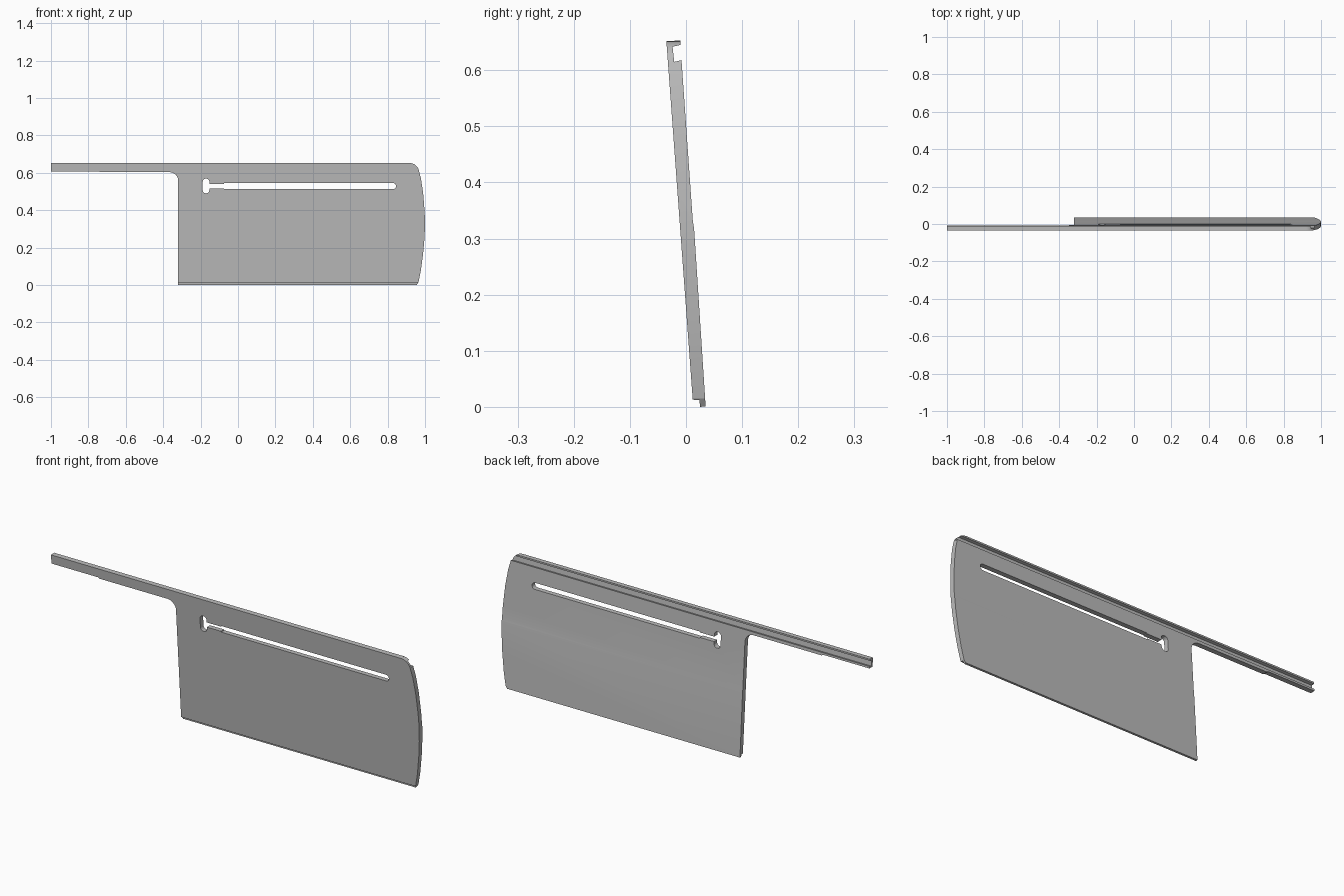
import bpy, bmesh, math
from mathutils import Vector

cube = bpy.data.objects.get("Cube")
if cube:
    bpy.data.objects.remove(cube)

grey = bpy.data.materials.new("plain grey")
grey.use_nodes = True
grey.diffuse_color = (0.5, 0.5, 0.5, 1)
grey.node_tree.nodes["Principled BSDF"].inputs["Base Color"].default_value = (0.5, 0.5, 0.5, 1)


def prism(name, points, direction):
    """Closed profile swept along a direction vector."""
    bm = bmesh.new()
    face = bm.faces.new([bm.verts.new(p) for p in points])
    swept = bmesh.ops.extrude_face_region(bm, geom=[face])["geom"]
    bmesh.ops.translate(bm, vec=direction,
                        verts=[v for v in swept if isinstance(v, bmesh.types.BMVert)])
    bmesh.ops.recalc_face_normals(bm, faces=bm.faces)
    mesh = bpy.data.meshes.new(name)
    bm.to_mesh(mesh)
    bm.free()
    mesh.materials.append(grey)
    obj = bpy.data.objects.new(name, mesh)
    bpy.context.collection.objects.link(obj)
    return obj


def across(name, outline):
    """Front outline (x, z) swept through the thickness."""
    return prism(name, [(x, -0.2, z) for x, z in outline], Vector((0, 0.4, 0)))


def arc(cx, cz, rx, rz, start, end, steps=8):
    angles = [math.radians(start + (end - start) * i / steps) for i in range(steps + 1)]
    return [(cx + rx * math.cos(a), cz + rz * math.sin(a)) for a in angles]


def cut(target, cutter, operation):
    mod = target.modifiers.new(operation.lower(), "BOOLEAN")
    mod.operation = operation
    mod.solver = "EXACT"
    mod.object = cutter
    bpy.context.view_layer.objects.active = target
    bpy.ops.object.modifier_apply(modifier=mod.name)
    bpy.data.objects.remove(cutter)


# Leaning section: bottom lip, back step, top channel with hooked lip
section = [(0.012, 0.013), (0.024, 0.012), (0.025, 0), (0.035, 0.001),
           (0.0145, 0.317), (0.012, 0.333), (-0.008, 0.618), (-0.021, 0.615),
           (-0.024, 0.642), (-0.010, 0.645), (-0.010, 0.653), (-0.035, 0.652)]
panel = prism("panel_with_arm", [(-1.1, y, z) for y, z in section], Vector((2.2, 0, 0)))

# Front outline: long arm, inner fillet, bowed end
outline = [(-1, 0.7), (-1, 0.608), (-0.745, 0.608), (-0.738, 0.603)]
outline += arc(-0.365, 0.558, 0.045, 0.045, 90, 0)
outline += [(-0.32, -0.1), (0.955, -0.1), (0.955, 0.0), (0.965, 0.015),
            (0.978, 0.08), (0.99, 0.17), (0.997, 0.25), (1, 0.32),
            (0.998, 0.39), (0.99, 0.49), (0.978, 0.57)]
outline += arc(0.918, 0.602, 0.05, 0.05, 10, 90)
outline += [(0.918, 0.7)]
cut(panel, across("outline_cutter", outline), "INTERSECT")

# Long slot with a narrower neck and an upright keyhole
slot = [(-0.17, 0.517), (-0.075, 0.517), (-0.075, 0.513)]
slot += arc(0.829, 0.529, 0.016, 0.016, -90, 90)
slot += [(-0.075, 0.545), (-0.075, 0.541), (-0.17, 0.541)]
keyhole = arc(-0.171, 0.551, 0.018, 0.018, 0, 180) + arc(-0.171, 0.508, 0.018, 0.018, 180, 360)
cut(panel, across("slot_cutter", slot), "DIFFERENCE")
cut(panel, across("keyhole_cutter", keyhole), "DIFFERENCE")

bpy.ops.object.select_all(action="DESELECT")
panel.select_set(True)
bpy.context.view_layer.objects.active = panel
bpy.ops.object.shade_smooth_by_angle(angle=math.radians(20))
